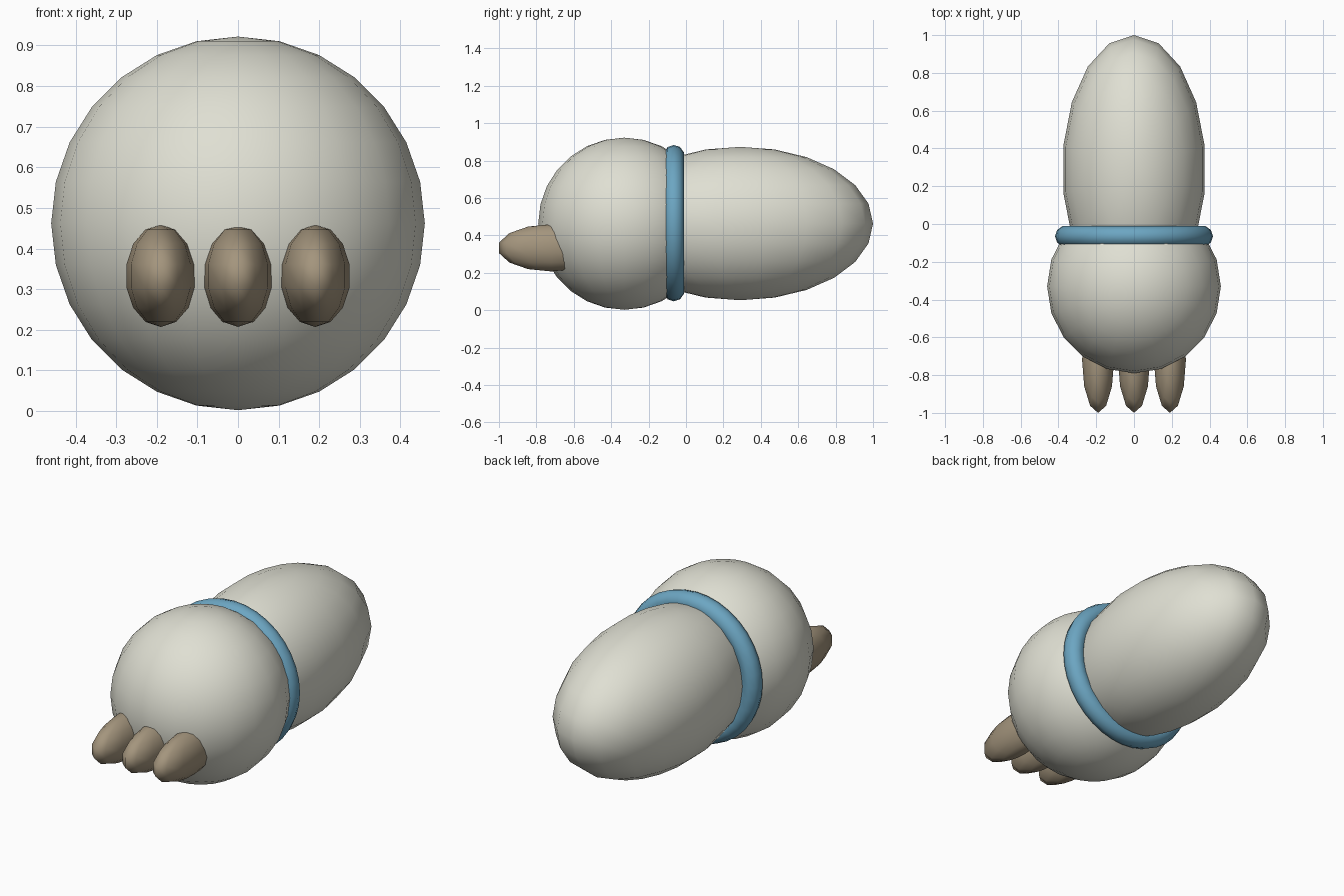
import bpy, bmesh, math
from mathutils import Matrix, Vector

cube = bpy.data.objects.get("Cube")
if cube:
    bpy.data.objects.remove(cube, do_unlink=True)


def material(name, rgb):
    mat = bpy.data.materials.new(name)
    mat.use_nodes = True
    mat.diffuse_color = (*rgb, 1)
    bsdf = next(n for n in mat.node_tree.nodes if n.type == 'BSDF_PRINCIPLED')
    bsdf.inputs["Base Color"].default_value = (*rgb, 1)
    return mat


fur = material("pale fur", (0.74, 0.74, 0.65))
blue = material("blue band", (0.15, 0.38, 0.54))
horn = material("brown claw", (0.37, 0.30, 0.205))


def finish(obj, mat):
    obj.data.materials.append(mat)
    for poly in obj.data.polygons:
        poly.use_smooth = True


def ellipsoid(name, centre, radii, segments, rings, mat):
    """Upright UV sphere with one meridian on +y, scaled to the radii."""
    bm = bmesh.new()
    bmesh.ops.create_uvsphere(bm, u_segments=segments, v_segments=rings, radius=1)
    rim = max(bm.verts, key=lambda v: v.co.xy.length)
    turn = math.pi / 2 - math.atan2(rim.co.y, rim.co.x)
    bm.transform(Matrix.Diagonal((*radii, 1)) @ Matrix.Rotation(turn, 4, 'Z'))
    mesh = bpy.data.meshes.new(name)
    bm.to_mesh(mesh)
    bm.free()
    obj = bpy.data.objects.new(name, mesh)
    obj.location = Vector(centre)
    bpy.context.collection.objects.link(obj)
    finish(obj, mat)


# Rounded paw and long forearm
ellipsoid("paw", (0, -0.33, 0.462), (0.46, 0.46, 0.46), 20, 14, fur)
ellipsoid("forearm", (0, 0.29, 0.463), (0.38, 0.71, 0.41), 18, 12, fur)

# Wrist band
bpy.ops.mesh.primitive_torus_add(
    location=(0, -0.065, 0.465), rotation=(math.pi / 2, 0, 0),
    major_radius=0.362, minor_radius=0.056, major_segments=36, minor_segments=10)
band = bpy.context.object
band.name = "wrist_band"
finish(band, blue)

# Three claws across the front
for side, x in (("right", -0.19), ("middle", 0), ("left", 0.19)):
    ellipsoid(side + "_claw", (x, -0.72, 0.333), (0.087, 0.287, 0.126), 12, 7, horn)
